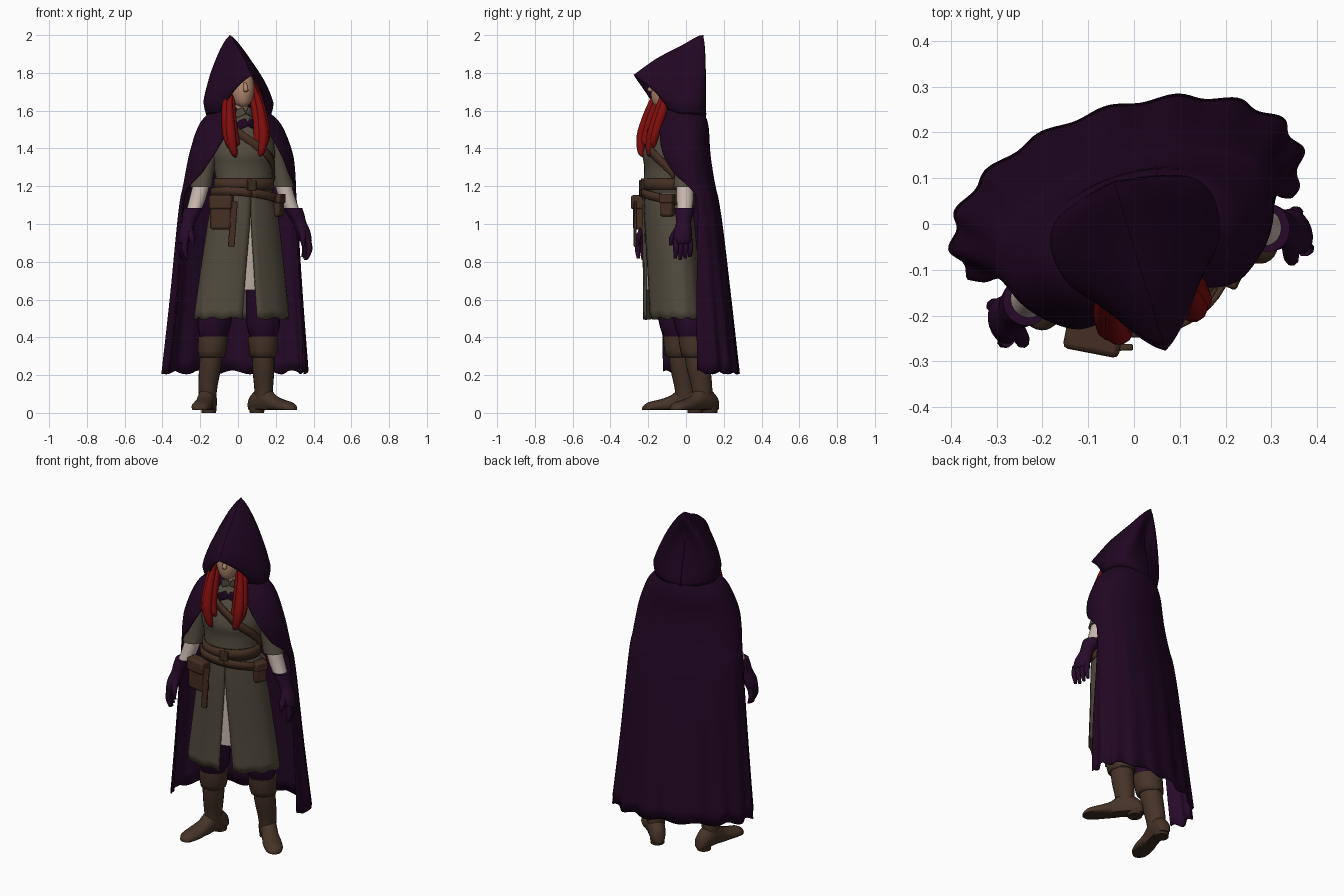
import bpy, bmesh, math
from mathutils import Vector, Matrix

old = bpy.data.objects.get("Cube")
if old:
    bpy.data.objects.remove(old, do_unlink=True)

TURN = Matrix.Rotation(math.radians(17), 3, 'Z')   # whole figure is turned to its left
SIDES = (("left", 1), ("right", -1))


def material(name, r, g, b):
    m = bpy.data.materials.new(name)
    m.use_nodes = True
    m.diffuse_color = (r, g, b, 1)
    shader = m.node_tree.nodes["Principled BSDF"]
    shader.inputs["Base Color"].default_value = (r, g, b, 1)
    shader.inputs["Roughness"].default_value = 0.9
    return m


CLOAK = material("cloak purple", .015, .002, .016)
LINING = material("lining purple", .02, .003, .023)
OLIVE = material("olive cloth", .085, .071, .049)
LEATHER = material("belt leather", .06, .028, .016)
BOOT = material("boot leather", .06, .033, .02)
SOLE = material("dark sole", .045, .025, .015)
CREAM = material("cream linen", .58, .48, .43)
RED = material("red hair", .21, .004, .004)
SKIN = material("skin", .42, .23, .145)


def finish(name, verts, faces, mats, closed=True, thick=0, bevel=0):
    mesh = bpy.data.meshes.new(name)
    mesh.from_pydata([TURN @ Vector(v) for v in verts], [], faces)
    if closed:
        bm = bmesh.new()
        bm.from_mesh(mesh)
        bmesh.ops.recalc_face_normals(bm, faces=bm.faces)
        bm.to_mesh(mesh)
        bm.free()
    obj = bpy.data.objects.new(name, mesh)
    bpy.context.collection.objects.link(obj)
    for m in mats:
        mesh.materials.append(m)
    if thick:
        mod = obj.modifiers.new("thickness", 'SOLIDIFY')
        mod.thickness = thick
        mod.offset = -1
        mod.material_offset = len(mats) - 1
    if bevel:
        mod = obj.modifiers.new("bevel", 'BEVEL')
        mod.width, mod.segments = bevel, 2
    bpy.ops.object.select_all(action='DESELECT')
    obj.select_set(True)
    bpy.context.view_layer.objects.active = obj
    bpy.ops.object.shade_smooth_by_angle(angle=math.radians(50))
    return obj


def spline(rows, steps=4):
    """Catmull-Rom interpolation of parameter rows."""
    out, last = [], len(rows) - 1
    for i in range(last):
        a, b, c, d = (rows[max(0, min(last, i + k))] for k in (-1, 0, 1, 2))
        for s in range(steps):
            t = s / steps
            out.append(tuple(q + t * (r - p) / 2 + t * t * (p - 2.5 * q + 2 * r - w / 2)
                             + t ** 3 * (1.5 * (q - r) + (w - p) / 2)
                             for p, q, r, w in zip(a, b, c, d)))
    return out + [tuple(rows[-1])]


def loft(name, rings, mats, closed=True, **kw):
    """Skin a list of equal point rings; closed ones are capped."""
    n = len(rings[0])
    verts = [p for ring in rings for p in ring]
    faces = [(r * n + j, r * n + n + j, r * n + n + (j + 1) % n, r * n + (j + 1) % n)
             for r in range(len(rings) - 1) for j in range(n if closed else n - 1)]
    if closed:
        faces += [tuple(range(n)), tuple(range(len(verts) - n, len(verts)))]
    return finish(name, verts, faces, mats, closed, **kw)


def oval(x, y, z, rx, ry, n=20):
    angles = [math.tau * j / n for j in range(n)]
    return [(x + rx * math.sin(t), y - ry * math.cos(t), z) for t in angles]


def stack(name, rows, mat, n=20, steps=4):
    """Upright solid from rows of (x, y, z, rx, ry)."""
    return loft(name, [oval(*row, n) for row in spline(rows, steps)], [mat])


def sheet(name, rows, mats, n, fold, hem, thick, skew=0):
    """Wrapped cloth, open in front: rows of (z, rx, ry, cy, opening angle)."""
    rings, top, low = [], rows[0][0], rows[-1][0]
    for z, rx, ry, cy, gap in spline(rows):
        drop, ring = ((top - z) / (top - low)) ** 2, []
        for j in range(n + 1):
            t = math.radians(gap + (360 - 2 * gap - skew * drop) * j / n)
            k = 1 + fold * drop * math.sin(16 * t + 2.3)
            ring.append((rx * k * math.sin(t), cy - ry * k * math.cos(t),
                         z + hem * drop * math.sin(13 * t)))
        rings.append(ring)
    return loft(name, rings, mats, closed=False, thick=thick)


def box(name, at, size, mat, yaw=0, roll=0, bevel=.008):
    spin = Matrix.Rotation(math.radians(yaw), 3, 'Z') @ Matrix.Rotation(math.radians(roll), 3, 'Y')
    verts = [Vector(at) + spin @ Vector((x * size[0], y * size[1], z * size[2])) / 2
             for x in (-1, 1) for y in (-1, 1) for z in (-1, 1)]
    faces = [(0, 1, 3, 2), (4, 6, 7, 5), (0, 4, 5, 1), (2, 3, 7, 6), (0, 2, 6, 4), (1, 5, 7, 3)]
    return finish(name, verts, faces, [mat], bevel=bevel)


# Tunic: body and slit skirt
BODY = [(1.6, .05, .048, -.08), (1.55, .1, .075, -.075), (1.5, .155, .105, -.075),
        (1.38, .172, .137, -.092), (1.3, .16, .122, -.1), (1.2, .15, .118, -.11),
        (1.12, .17, .128, -.105)]
stack("tunic_body", [(0, y, z, rx, ry) for z, rx, ry, y in BODY], OLIVE, 28)
sheet("tunic_skirt", [(1.17, .158, .122, -.11, .5), (1.03, .19, .132, -.1, 1),
                      (.75, .23, .14, -.082, 6), (.5, .262, .147, -.07, 9)],
      [OLIVE], 48, .01, .008, .01)
stack("linen_underskirt", [(0, -.1, 1.1, .15, .11), (0, -.09, .85, .185, .122),
                           (0, -.08, .65, .21, .128)], CREAM, 28)


def body_at(z):
    for a, b in zip(BODY, BODY[1:]):
        if b[0] <= z <= a[0]:
            f = (a[0] - z) / (a[0] - b[0])
            return [p + f * (q - p) for p, q in zip(a[1:], b[1:])]
    return BODY[-1][1:]


def ribbon(name, start, stop, height, width, mat, out=.012):
    """Leather band hugging the body; height is a function of the angle."""
    rings = []
    for level in (.5, -.5):
        ring = []
        for j in range(41):
            t = start + (stop - start) * j / 40
            z = height(t) + level * width
            rx, ry, cy = body_at(height(t))
            ring.append(((rx + out) * math.sin(t), cy - (ry + out) * math.cos(t), z))
        rings.append(ring)
    return loft(name, rings, [mat], closed=False, thick=.014)


# Belts, chest strap and pouches
ribbon("waist_belt", 0, math.tau, lambda t: 1.21, .06, LEATHER)
ribbon("sagging_belt", 0, math.tau, lambda t: 1.145 + .03 * math.sin(t + 2.4), .045, LEATHER, .02)
ribbon("chest_strap", -.5, 1.7, lambda t: 1.44 - .12 * t, .055, LEATHER)
box("belt_buckle", (0, -.246, 1.205), (.05, .014, .055), SOLE, bevel=.004)
box("belt_tail", (-.105, -.25, 1.0), (.035, .014, .24), LEATHER, -15, 4, .004)
box("large_pouch", (-.155, -.205, 1.06), (.115, .065, .18), LEATHER, -28, bevel=.015)
box("large_pouch_flap", (-.157, -.21, 1.115), (.124, .072, .075), LEATHER, -28, bevel=.012)
box("small_pouch", (.172, -.155, 1.1), (.07, .05, .12), LEATHER, 48, bevel=.012)
box("small_pouch_flap", (.174, -.157, 1.135), (.077, .057, .05), LEATHER, 48)

# Head and hair
HEAD_X = -.015
stack("neck", [(HEAD_X, -.085, 1.55, .043, .04), (HEAD_X, -.09, 1.68, .04, .042)], SKIN)
stack("head", [(HEAD_X, -.145, 1.622, .016, .016), (HEAD_X, -.12, 1.645, .047, .06),
               (HEAD_X, -.1, 1.7, .07, .088), (HEAD_X, -.085, 1.76, .072, .085),
               (HEAD_X, -.06, 1.81, .05, .06), (HEAD_X, -.05, 1.84, .012, .015)], SKIN)
stack("nose", [(HEAD_X, -.175, 1.75, .008, .01), (HEAD_X, -.192, 1.71, .014, .018),
               (HEAD_X, -.185, 1.7, .008, .01)], SKIN, 8)
box("lips", (HEAD_X, -.178, 1.672), (.034, .009, .011), RED, bevel=.002)
for side, s in SIDES:
    box(side + "_collar_wing", (s * .03, -.135, 1.59), (.055, .014, .04), OLIVE, s * 28, s * 25, .004)
    for k, (inward, back, low) in enumerate(((0, 0, 1.35), (.02, .02, 1.4), (-.014, .014, 1.38))):
        def lock(x, y, z, rx, ry):
            return (HEAD_X + s * (x - inward), y + back, z, rx, ry)
        stack(side + "_hair_lock_" + str(k), [
            lock(.058, -.125, 1.75, .012, .02), lock(.076, -.14, 1.68, .016, .024),
            lock(.088, -.178, 1.58, .023, .028), lock(.09, -.215, 1.47, .027, .026),
            lock(.076, -.222, low + .03, .019, .018), lock(.062, -.21, low, .003, .003)], RED, 10)

# Cloak with clasp; it covers the upper arms and falls behind the forearms
sheet("cloak", [(1.63, .1, .09, -.02, 18), (1.575, .18, .125, -.03, 20),
                (1.51, .232, .152, -.042, 27), (1.38, .28, .17, -.056, 40),
                (1.27, .3, .17, -.043, 54), (1.19, .31, .163, -.023, 74), (1.12, .32, .16, -.005, 79),
                (.95, .335, .17, .01, 75), (.6, .362, .19, .03, 67), (.215, .395, .205, .055, 61)],
      [CLOAK, LINING], 120, .025, .01, .008, 11)
for side, s in SIDES:
    box(side + "_cloak_tie", (s * .035, -.17, 1.525), (.075, .018, .045), CLOAK, s * 18, s * 28)

# Hood: arches from the brim back to the nape
arches = [(-.285, 1.79, -.135, 1.605, .115), (-.16, 1.875, -.08, 1.585, .18),
          (-.03, 1.94, 0, 1.58, .198), (.1, 2.0, .05, 1.575, .17),
          (.068, 1.88, .085, 1.565, .1), (.06, 1.8, .1, 1.56, 0)]
hood = []
for ty, tz, by, bz, w in spline(arches):
    arch = []
    for j in range(33):
        k = j / 16 - 1
        s = 1 - abs(k)
        tuck = .88 + .12 * min(1, s / .18)
        x = -math.copysign(w * tuck * (1 - s ** 1.6) ** .8, k)
        arch.append((x + HEAD_X * s, by + (ty - by) * s ** 1.3, min(2, bz + (tz - bz) * s)))
    hood.append(arch)
loft("hood", hood, [CLOAK, LINING], closed=False, thick=.008)

# Arms and gloves
for side, s in SIDES:
    stack(side + "_sleeve", [(s * .14, -.065, 1.5, .045, .05), (s * .175, -.065, 1.42, .052, .056),
                             (s * .208, -.07, 1.28, .053, .056), (s * .228, -.077, 1.195, .058, .06)], OLIVE)
    stack(side + "_forearm", [(s * .226, -.076, 1.21, .044, .046), (s * .253, -.083, 1.12, .043, .044),
                              (s * .288, -.1, 1.04, .034, .036)], CREAM)
    stack(side + "_glove", [(s * .275, -.092, 1.085, .05, .054), (s * .29, -.098, 1.05, .045, .048),
                            (s * .307, -.107, 1.01, .036, .04), (s * .325, -.116, .96, .037, .05),
                            (s * .338, -.122, .91, .03, .048), (s * .34, -.122, .895, .02, .04)], LINING)
    for k in range(4):
        y = -.162 + .027 * k
        tip = .81 + .008 * abs(k - 1)
        stack(side + "_finger_" + str(k), [(s * .339, y, .92, .016, .015), (s * .346, y, .865, .016, .015),
                                           (s * .334, y, tip, .009, .009)], LINING, 8)
    stack(side + "_thumb", [(s * .312, -.14, .98, .018, .018), (s * .308, -.17, .93, .017, .017),
                            (s * .305, -.178, .885, .008, .009)], LINING, 8)

# Legs and boots
FOOT = [(.095, .012, .05), (.082, .035, .09), (.03, .047, .13), (-.03, .046, .135), (-.08, .047, .095),
        (-.14, .053, .072), (-.2, .046, .058), (-.23, .024, .04), (-.238, .006, .03)]
for side, s in SIDES:
    stack(side + "_trouser_leg", [(s * .09, -.08, .95, .085, .095), (s * .12, -.045, .66, .085, .092),
                                  (s * .135, -.015, .48, .09, .09), (s * .138, -.005, .4, .068, .072),
                                  (s * .14, 0, .36, .05, .05)], LINING)
    stack(side + "_boot_cuff", [(s * .138, 0, .405, .078, .08), (s * .14, .003, .36, .078, .08),
                                (s * .143, .01, .3, .07, .074), (s * .144, .012, .295, .05, .055)], BOOT, 20, 2)
    stack(side + "_boot_shaft", [(s * .14, .005, .38, .058, .062), (s * .147, .022, .25, .058, .064),
                                 (s * .154, .04, .14, .05, .056), (s * .155, .045, .07, .044, .05)], BOOT)
    splay = Matrix.Rotation(math.radians(s * 28), 3, 'Z')
    rings = []
    for y, w, h in spline(FOOT, 3):
        rings.append([])
        for j in range(16):
            t = math.tau * j / 16
            z = max(.016, h * (.5 + .5 * math.sin(t)))
            rings[-1].append(splay @ Vector((w * math.cos(t), y, z)) + Vector((s * .155, .05, 0)))
    foot = loft(side + "_boot_foot", rings, [BOOT, SOLE])
    for p in foot.data.polygons:
        p.material_index = int(p.center.z < .022)
    heel = splay @ Vector((0, .047, 0)) + Vector((s * .155, .05, 0))
    stack(side + "_boot_heel", [(heel.x, heel.y, .03, .04, .042), (heel.x, heel.y, 0, .038, .04)], SOLE, 16, 1)
